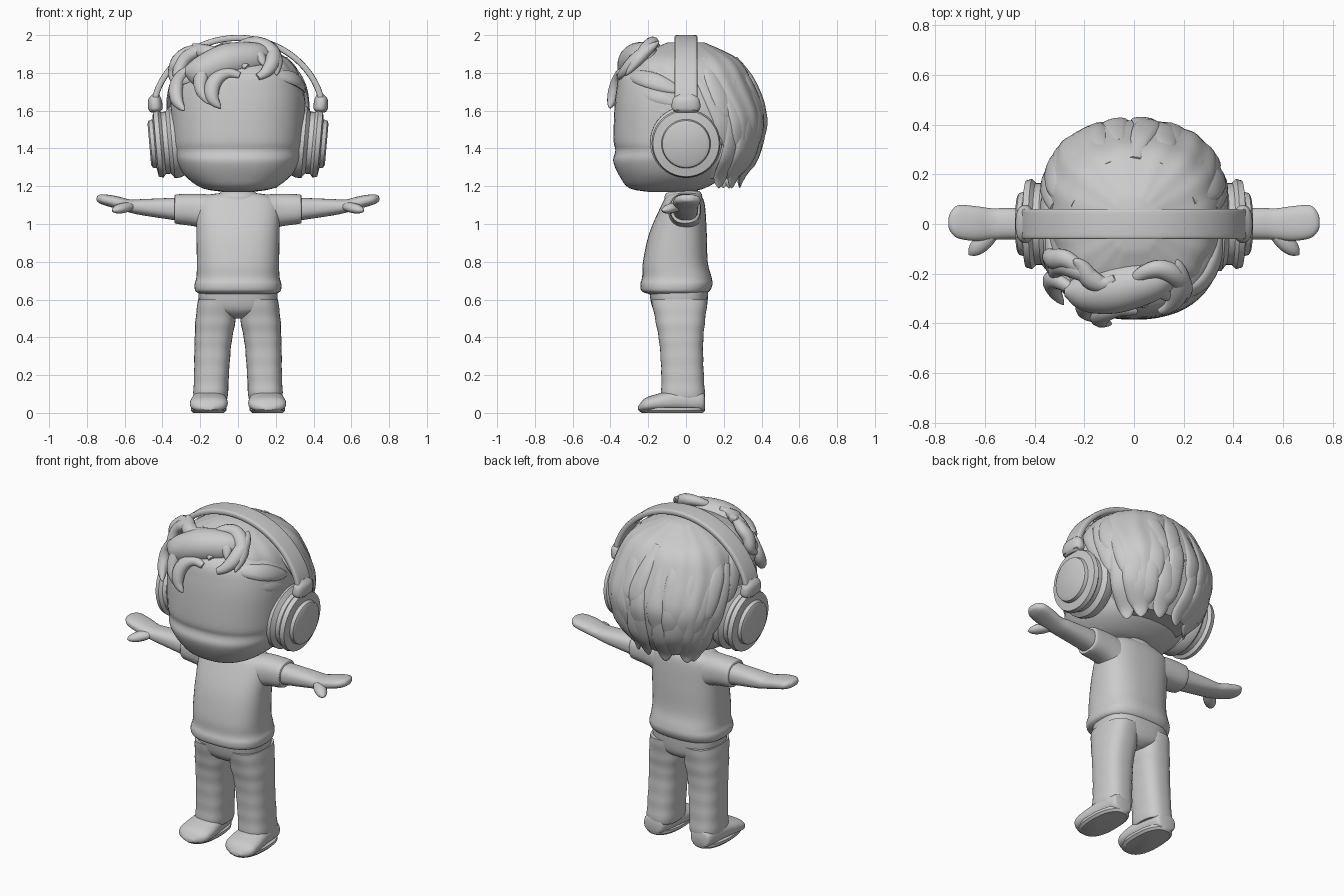
import bpy, bmesh, math, random
from mathutils import Vector, Matrix

random.seed(4)
cube = bpy.data.objects.get("Cube")
if cube:
    bpy.data.objects.remove(cube, do_unlink=True)

colour = (0.6, 0.6, 0.6, 1)
grey = bpy.data.materials.new("plain grey")
grey.use_nodes = True
grey.diffuse_color = colour
grey.node_tree.nodes["Principled BSDF"].inputs["Base Color"].default_value = colour


def blend(before, start, end, after, t):
    """Smooth interpolation between start and end."""
    slope_in, slope_out = (end - before) / 2, (after - start) / 2
    rise = end - start
    square = 3 * rise - 2 * slope_in - slope_out
    cubic = slope_in + slope_out - 2 * rise
    return start + t * (slope_in + t * (square + t * cubic))


def smooth_rows(rows, steps):
    """Smoothly interpolate a list of equally long rows of values."""
    padded = [rows[0], *rows, rows[-1]]
    result = []
    for neighbours in zip(padded, padded[1:], padded[2:], padded[3:]):
        for step in range(steps):
            result.append([blend(*values, step / steps) for values in zip(*neighbours)])
    return result + [list(rows[-1])]


def outline(count, power):
    """Points of a unit superellipse."""
    points = []
    for k in range(count):
        angle = math.tau * k / count
        points.append([math.copysign(abs(value) ** (2 / power), value)
                       for value in (math.cos(angle), math.sin(angle))])
    return points


def skin(name, rings, mirror):
    """Join rings of points into one closed, smooth object."""
    bm = bmesh.new()
    loops = [[bm.verts.new(point) for point in ring] for ring in rings]
    for lower, upper in zip(loops, loops[1:]):
        for k in range(len(lower)):
            bm.faces.new((lower[k - 1], lower[k], upper[k], upper[k - 1]))
    bm.faces.new(loops[0])
    bm.faces.new(loops[-1])
    bmesh.ops.recalc_face_normals(bm, faces=bm.faces)
    mesh = bpy.data.meshes.new(name)
    bm.to_mesh(mesh)
    bm.free()
    mesh.materials.append(grey)
    part = bpy.data.objects.new(name, mesh)
    bpy.context.collection.objects.link(part)
    if mirror:
        part.modifiers.new("Mirror", "MIRROR").use_mirror_merge = False
    bpy.ops.object.select_all(action="DESELECT")
    part.select_set(True)
    bpy.context.view_layer.objects.active = part
    bpy.ops.object.shade_smooth_by_angle(angle=math.radians(40))
    return part


def loft(name, axis, rows, power=2.4, steps=5, count=40, mirror=False, grooves=0, folds=0):
    """Each row is position, low and high on one cross axis, low and high on the other."""
    rings = []
    for place, low_a, high_a, low_b, high_b in smooth_rows(rows, steps):
        ring = []
        for k, (u, v) in enumerate(outline(count, power)):
            swell = 1 + grooves * math.sin(math.tau * k / 8) + folds * math.sin(70 * place)
            a = (low_a + high_a + u * swell * (high_a - low_a)) / 2
            b = (low_b + high_b + v * swell * (high_b - low_b)) / 2
            ring.append({"x": (place, a, b), "y": (a, place, b), "z": (a, b, place)}[axis])
        rings.append(ring)
    return skin(name, rings, mirror)


def body(name, rows, **options):
    """Upright symmetrical loft; each row is height, half width, front, back."""
    return loft(name, "z", [(z, -w, w, front, back) for z, w, front, back in rows], **options)


def sweep(name, path, width, depth, hub, taper=True, power=2, count=12, mirror=False):
    """Strip along a path, lying flat against a hub and optionally pointed."""
    points = [Vector(row) for row in smooth_rows(path, 5)]
    last = len(points) - 1
    rings = []
    for i, point in enumerate(points):
        t = i / last
        tangent = (points[min(i + 1, last)] - points[max(i - 1, 0)]).normalized()
        side = tangent.cross(point - Vector(hub)).normalized()
        up = side.cross(tangent)
        size = (0.4 + 1.5 * t) * (1 - t ** 3) + 0.03 if taper else 1
        rings.append([point + side * u * width * size + up * v * depth * size
                      for u, v in outline(count, power)])
    return skin(name, rings, mirror)


# Head and neck
HEAD_CENTRE = (0, 0, 1.55)
body("head", [(1.17, .08, -.2, .02), (1.19, .19, -.3, .1), (1.25, .275, -.35, .2),
              (1.33, .325, -.385, .25), (1.39, .34, -.374, .27), (1.46, .35, -.384, .28),
              (1.7, .35, -.37, .28), (1.83, .28, -.32, .25), (1.95, .05, -.08, .05)], count=56)
body("neck", [(1.08, .08, -.08, .07), (1.22, .07, -.07, .06)])

# Hair mass with combed grooves
HAIR = [(1.24, .2, .02, .29), (1.34, .29, 0, .365), (1.45, .33, -.03, .4), (1.58, .355, -.13, .415),
        (1.74, .345, -.28, .36), (1.87, .27, -.28, .28), (1.96, .08, -.1, .1)]
body("hair_mass", HAIR, count=128, grooves=.01)
HAIR_ROWS = smooth_rows(HAIR, 10)


def on_hair(turn, height):
    """Point on the hair; turn is measured from the back."""
    z, w, front, back = min(HAIR_ROWS, key=lambda row: abs(row[0] - height))
    return (w * math.sin(turn), (front + back + (back - front) * math.cos(turn)) / 2, height)


# Layers of hanging locks around the back and sides
for layer, (locks, spread, top, tip) in enumerate([(11, 1.25, 1.6, 1.22), (10, 1.45, 1.78, 1.37),
                                                   (9, 1.6, 1.88, 1.5)]):
    for k in range(locks):
        turn = spread * (2 * k / (locks - 1) - 1) + random.uniform(-.05, .05)
        end = tip + random.uniform(-.04, .06)
        lean = random.uniform(-.08, .2)
        path = [on_hair(turn + lean * t, top + (end - top) * t) for t in (0, .3, .6, .85, 1)]
        sweep(f"back_lock_{layer}_{k}", path, .05, .016, HEAD_CENTRE)

# Swept temple locks
for k in range(3):
    z = 1.62 + .07 * k
    sweep(f"temple_lock_{k}", [(.17 - .03 * k, -.32, z + .04), (.26, -.25, z + .02),
                               (.325, -.15, z - .01), (.35, -.02, z - .06)],
          .045, .02, HEAD_CENTRE, mirror=True)

# Fringe volume, then curls: centre x and z, radius, start angle, swept angle
loft("fringe_mass", "x", [(-.28, -.29, -.25, 1.79, 1.83), (-.21, -.35, -.2, 1.72, 1.89),
                          (-.07, -.36, -.15, 1.75, 1.955), (.09, -.31, -.14, 1.79, 1.96),
                          (.17, -.25, -.16, 1.83, 1.93), (.2, -.22, -.19, 1.86, 1.9)], power=2)
CURLS = [(-.04, 1.7, .1, 60, 180), (-.06, 1.74, .14, 40, 190), (-.17, 1.77, .15, 50, 150),
         (-.21, 1.79, .13, 60, 150), (-.15, 2.03, .12, -50, -90), (.08, 1.83, .13, 150, -170),
         (.04, 1.82, .1, 160, -150), (.06, 1.9, .13, -70, 100), (-.1, 1.79, .1, 80, 130),
         (-.2, 1.7, .13, 100, 130)]
for k, (x, z, radius, start, turn) in enumerate(CURLS):
    path = []
    for i in range(6):
        angle = math.radians(start + turn * i / 5)
        px, pz = x + radius * math.cos(angle), z + radius * math.sin(angle)
        inside = 1 - abs(px / .4) ** 3 - ((pz - HEAD_CENTRE[2]) / .46) ** 2
        path.append((px, -.41 * math.sqrt(max(inside, .12)), pz))
    sweep(f"fringe_curl_{k}", path, .04, .034, HEAD_CENTRE)

# Headphones
arch = [math.radians(5 + 17 * i) for i in range(11)]
sweep("headband", [(.455 * math.cos(a), 0, 1.56 + .425 * math.sin(a)) for a in arch],
      .06, .016, HEAD_CENTRE, taper=False, power=6, count=24)
loft("band_joint", "z", [(1.59, .42, .46, -.05, .05), (1.61, .4, .475, -.075, .075),
                         (1.66, .405, .475, -.07, .07), (1.69, .42, .45, -.04, .04)], mirror=True)
CUP = [(.28, .15), (.295, .18), (.32, .19), (.35, .19), (.37, .165), (.395, .165), (.41, .182),
       (.435, .175), (.442, .13), (.462, .125), (.47, .11)]
cup = loft("ear_cup", "x", [(x, -r, r, 1.43 - r, 1.43 + r) for x, r in CUP],
           power=2, steps=1, mirror=True)
pivot = Matrix.Translation((.38, 0, 1.43))
cup.data.transform(pivot @ Matrix.Rotation(math.radians(5), 4, "Y") @ pivot.inverted())

# Shirt with rolled hem, collar and sleeves
body("shirt", [(.63, .2, -.2, .1), (.645, .225, -.235, .125), (.68, .23, -.242, .14),
               (.72, .22, -.232, .135), (.8, .218, -.228, .115), (.95, .22, -.195, .11),
               (1.1, .22, -.13, .1), (1.15, .17, -.1, .08), (1.165, .08, -.07, .06)],
     power=2.6, count=48)
body("collar", [(1.13, .11, -.115, .085), (1.155, .105, -.11, .085), (1.175, .085, -.085, .07)])
loft("sleeve", "x", [(.14, -.11, .08, .95, 1.155), (.22, -.09, .08, .985, 1.16),
                     (.32, -.085, .078, 1, 1.157), (.335, -.08, .07, 1.005, 1.15)], mirror=True)

# Arms with mitten hands
loft("arm", "x", [(.3, -.07, .065, 1.015, 1.14), (.5, -.062, .065, 1.045, 1.132),
                  (.57, -.063, .063, 1.06, 1.13), (.64, -.068, .072, 1.08, 1.147),
                  (.71, -.057, .075, 1.1, 1.157), (.74, -.03, .045, 1.115, 1.152),
                  (.748, -.01, .02, 1.125, 1.14)], mirror=True)
sweep("thumb", [(.54, -.01, 1.1), (.6, -.065, 1.087), (.665, -.125, 1.07)],
      .034, .026, (.6, 0, .5), mirror=True)

# Trousers
body("hips", [(.5, .03, -.11, .06), (.525, .12, -.155, .095), (.57, .2, -.182, .112),
              (.68, .21, -.2, .12)], power=2.7)
loft("trouser_leg", "z", [(.07, .06, .225, -.11, .09), (.09, .054, .236, -.13, .1),
                          (.2, .048, .233, -.13, .094), (.36, .036, .23, -.14, .09),
                          (.48, .015, .226, -.16, .1), (.6, .005, .212, -.185, .115)],
     power=2.6, steps=8, mirror=True, folds=.009)

# Shoes with soles
loft("shoe", "y", [(.1, .12, .2, .02, .09), (.08, .09, .225, .005, .115), (-.04, .066, .24, .005, .125),
                   (-.16, .054, .254, .005, .098), (-.22, .07, .246, .005, .075),
                   (-.253, .13, .19, .015, .035)], mirror=True)
loft("sole", "z", [(0, .075, .238, -.235, .09), (.012, .062, .25, -.25, .1),
                   (.028, .062, .25, -.25, .1)], steps=1, mirror=True)
